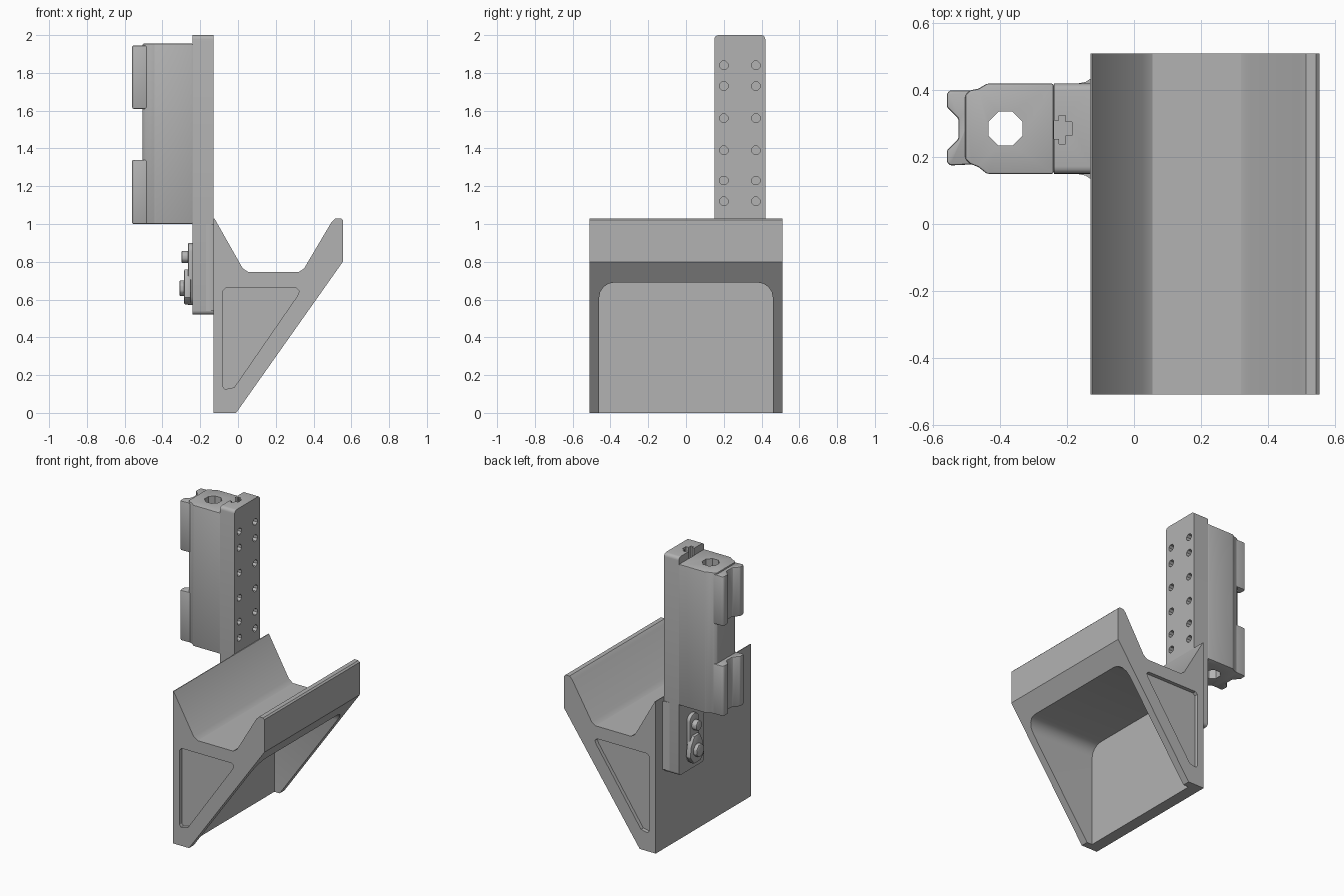
import bpy, bmesh, math
from mathutils import Vector

cube = bpy.data.objects.get("Cube")
if cube:
    bpy.data.objects.remove(cube, do_unlink=True)

grey = bpy.data.materials.new("plain grey")
grey.use_nodes = True
grey.diffuse_color = (0.45, 0.45, 0.45, 1)
grey.node_tree.nodes["Principled BSDF"].inputs["Base Color"].default_value = grey.diffuse_color


def prism(name, points, axis, low, high, bevel=0):
    """Extrude a flat outline along one axis."""
    place = {"x": lambda a, b, t: (t, a, b),
             "y": lambda a, b, t: (a, t, b),
             "z": lambda a, b, t: (a, b, t)}[axis]
    bm = bmesh.new()
    face = bm.faces.new([bm.verts.new(place(a, b, low)) for a, b in points])
    grown = bmesh.ops.extrude_face_region(bm, geom=[face])["geom"]
    moved = [g for g in grown if isinstance(g, bmesh.types.BMVert)]
    bmesh.ops.translate(bm, verts=moved, vec=Vector(place(0, 0, high - low)))
    bmesh.ops.recalc_face_normals(bm, faces=bm.faces)
    mesh = bpy.data.meshes.new(name)
    bm.to_mesh(mesh)
    bm.free()
    mesh.materials.append(grey)
    obj = bpy.data.objects.new(name, mesh)
    bpy.context.collection.objects.link(obj)
    if bevel:
        mod = obj.modifiers.new("edge", "BEVEL")
        mod.width, mod.segments = bevel, 2
        apply(obj, mod)
    return obj


def apply(obj, mod):
    bpy.context.view_layer.objects.active = obj
    bpy.ops.object.modifier_apply(modifier=mod.name)


def cut(obj, cutter):
    mod = obj.modifiers.new("cut", "BOOLEAN")
    mod.operation, mod.solver, mod.object = "DIFFERENCE", "EXACT", cutter
    apply(obj, mod)
    bpy.data.objects.remove(cutter, do_unlink=True)


def circle(a, b, radius, sides):
    return [(a + radius * math.cos(math.tau * (i + .5) / sides),
             b + radius * math.sin(math.tau * (i + .5) / sides)) for i in range(sides)]


def rounded(a0, a1, b0, b1, radius, steps=4):
    """Rectangle outline with round corners."""
    corners = [(a1 - radius, b1 - radius), (a0 + radius, b1 - radius),
               (a0 + radius, b0 + radius), (a1 - radius, b0 + radius)]
    return [(a + radius * math.cos((k + i / steps) * math.pi / 2),
             b + radius * math.sin((k + i / steps) * math.pi / 2))
            for k, (a, b) in enumerate(corners) for i in range(steps + 1)]


# Cradle: trough on top of a triangular foot
cradle = prism("cradle", [(-.13, 0), (-.01, 0), (.555, .8), (.555, 1.02), (.545, 1.03),
                          (.515, 1.03), (.495, 1.01), (.35, .765), (.32, .745),
                          (.055, .745), (.025, .765), (-.125, 1.03), (-.13, 1.03)],
               "y", -.51, .51)

# Hollow under the trough
cut(cradle, prism("hollow", rounded(-.46, .46, -.3, .69, .08), "x", -.05, .8))

# Triangular recesses at both ends
recess = [(-.08, .14), (-.07, .125), (-.02, .135), (.315, .62), (.325, .645),
          (.31, .66), (-.065, .66), (-.08, .645)]
for side in (-1, 1):
    cut(cradle, prism("recess", recess, "y", *sorted((side * .485, side * .6))))

# Upright plate with two columns of screw holes
plate = prism("upright_plate", rounded(.15, .42, .52, 2, .022), "x", -.24, -.13)
for z in (1.12, 1.23, 1.39, 1.56, 1.73, 1.84):
    for y in (.2, .37):
        cut(plate, prism("screw_hole", circle(y, z, .024, 8), "x", -.165, -.1))
slot = [(-.26, .255), (-.225, .255), (-.225, .24), (-.205, .24), (-.205, .265),
        (-.185, .265), (-.185, .305), (-.205, .305), (-.205, .325), (-.225, .325),
        (-.225, .31), (-.26, .31)]
cut(plate, prism("top_slot", slot, "z", 1.9, 2.1))

# Flared foot where the plate meets the cradle
prism("plate_flare", [(-.13, .135), (-.13, .435), (-.145, .425), (-.17, .42),
                      (-.17, .15), (-.145, .145)], "z", .54, 1)

# Body block with a vertical bore
body = prism("body_block", [(-.24, .15), (-.24, .42), (-.44, .42), (-.465, .405),
                            (-.49, .4), (-.505, .385), (-.505, .195), (-.49, .18),
                            (-.465, .17), (-.44, .15)], "z", 1, 1.955, .006)
cut(body, prism("bore", circle(-.385, .285, .055, 8), "z", .9, 2.1))

# Two grooved clips on the outer face
clip = [(-.45, .18), (-.45, .4), (-.55, .4), (-.56, .39), (-.56, .35), (-.525, .315),
        (-.525, .255), (-.56, .22), (-.56, .185), (-.55, .175)]
for name, low, high in (("lower_clip", 1, 1.34), ("upper_clip", 1.61, 1.945)):
    prism(name, clip, "z", low, high, .006)

# Small latch under the body
prism("latch_base", rounded(.235, .335, .57, .9, .045), "x", -.265, -.235, .006)
prism("latch_lever", [(.21, .61), (.25, .575), (.32, .575), (.36, .63), (.35, .7),
                      (.315, .76), (.255, .76), (.225, .7)], "x", -.285, -.25, .006)
prism("lower_knob", circle(.285, .66, .045, 8), "x", -.31, -.27, .008)
prism("upper_knob", circle(.285, .825, .035, 8), "x", -.3, -.25, .008)

# Smooth the soft corners and keep hard edges
for obj in bpy.context.collection.objects:
    if obj.type == "MESH" and grey.name in obj.data.materials:
        bpy.ops.object.select_all(action="DESELECT")
        obj.select_set(True)
        bpy.context.view_layer.objects.active = obj
        bpy.ops.object.shade_smooth_by_angle(angle=math.radians(30))
